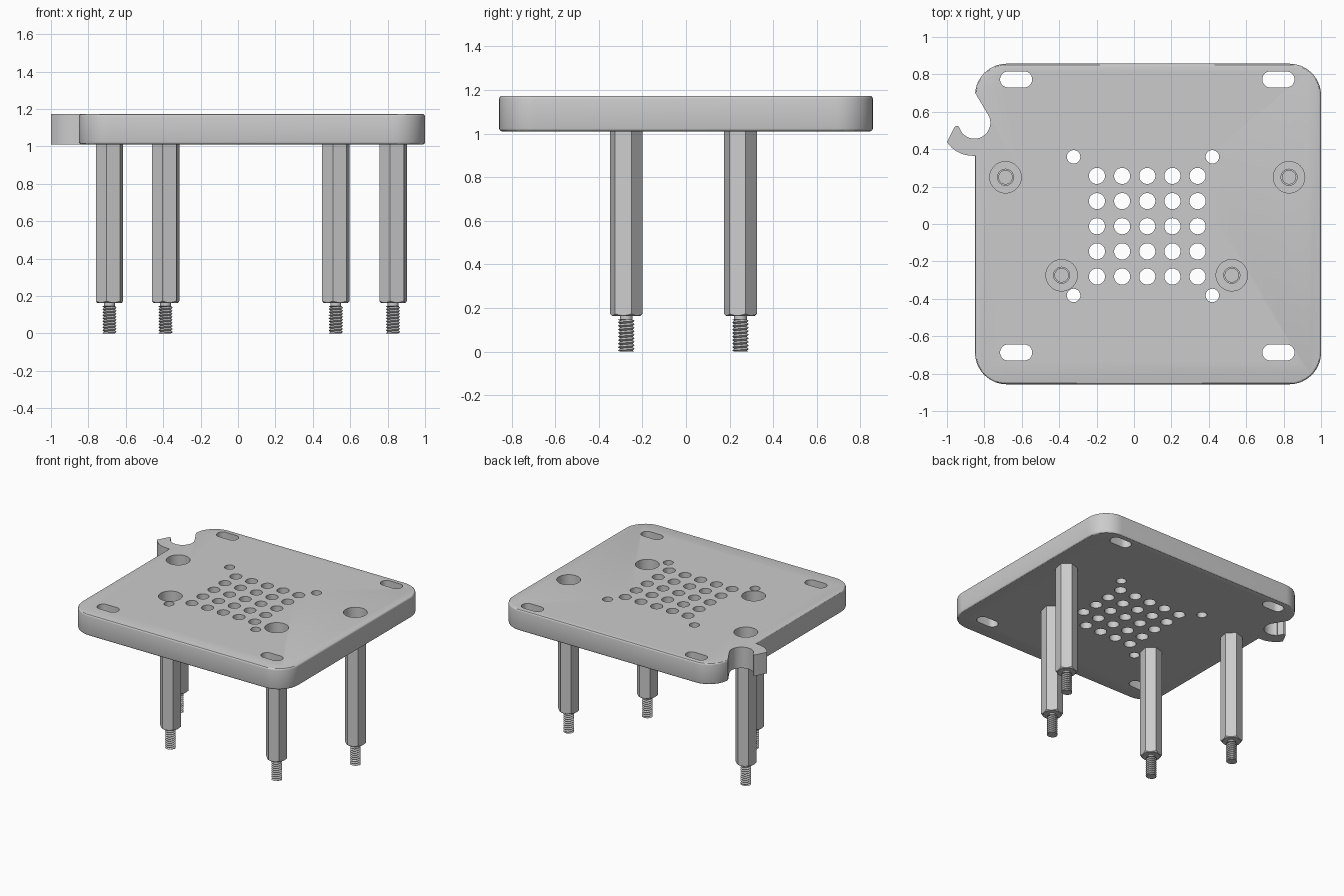
import bpy, bmesh
from math import sin, cos, pi, radians

if "Cube" in bpy.data.objects:
    bpy.data.objects.remove(bpy.data.objects["Cube"])

Z0, Z1 = 1.01, 1.173          # plate bottom and top
STANDOFFS = [(-0.687, 0.25), (0.829, 0.25), (-0.387, -0.274), (0.523, -0.274)]


def arc(cx, cy, r, a0, a1, n):
    return [(cx + r * cos(radians(a0 + (a1 - a0) * i / n)),
             cy + r * sin(radians(a0 + (a1 - a0) * i / n))) for i in range(n + 1)]


def circle(cx, cy, r, n=40):
    return arc(cx, cy, r, 0, 360, n)[:-1]


def slot(cx, cy, half, r):
    return arc(cx + half, cy, r, -90, 90, 14) + arc(cx - half, cy, r, 90, 270, 14)


def make(name, bm):
    bmesh.ops.recalc_face_normals(bm, faces=bm.faces)
    me = bpy.data.meshes.new(name)
    bm.to_mesh(me)
    bm.free()
    ob = bpy.data.objects.new(name, me)
    bpy.context.collection.objects.link(ob)
    return ob


def prisms(name, outlines, z0, z1, fillet=0):
    bm = bmesh.new()
    for pts in outlines:
        f = bm.faces.new([bm.verts.new((x, y, z0)) for x, y in pts])
        up = bmesh.ops.extrude_face_region(bm, geom=[f], use_keep_orig=True)["geom"]
        for v in up:
            if isinstance(v, bmesh.types.BMVert):
                v.co.z = z1
    if fillet:
        rim = [e for e in bm.edges if abs(e.verts[0].co.z - e.verts[1].co.z) < 1e-5]
        bmesh.ops.bevel(bm, geom=rim, offset=fillet, segments=3, profile=0.5, affect='EDGES')
    return make(name, bm)


def boolean(ob, other, op):
    m = ob.modifiers.new(op, 'BOOLEAN')
    m.operation, m.object, m.solver = op, other, 'EXACT'
    bpy.context.view_layer.objects.active = ob
    bpy.ops.object.modifier_apply(modifier=m.name)
    bpy.data.objects.remove(other)


def smooth(ob):
    bpy.ops.object.select_all(action='DESELECT')
    ob.select_set(True)
    bpy.context.view_layer.objects.active = ob
    bpy.ops.object.shade_smooth_by_angle(angle=radians(30))


# Plate: rounded rectangle with small fillets
R, XL, XR, Y = 0.17, -0.85, 1.0, 0.857
outline = (arc(XR - R, Y - R, R, 0, 90, 14) + arc(XL + R, Y - R, R, 90, 180, 14)
           + arc(XL + R, R - Y, R, 180, 270, 14) + arc(XR - R, R - Y, R, 270, 360, 14))
plate = prisms("plate", [outline], Z0, Z1, 0.013)

# Hook on the left side
hook = [(-0.78, 0.364), (-0.853, 0.364), (-0.885, 0.366), (-0.918, 0.374), (-0.95, 0.389),
        (-0.978, 0.411), (-1.0, 0.438), (-0.963, 0.512), (-0.957, 0.521), (-0.948, 0.525),
        (-0.938, 0.522), (-0.915, 0.48), (-0.853, 0.50), (-0.78, 0.50)]
boolean(plate, prisms("hook", [hook], Z0, Z1), 'UNION')

# Cable notch, slots, vent grid and small corner holes
notch = arc(-0.853, 0.541, 0.085, 34, -140, 28) + [(-0.938, 0.524), (-1.02, 0.66), (-0.92, 0.82)]
cuts = [notch]
cuts += [slot(x, y, 0.043, 0.043) for x in (-0.63, 0.772) for y in (0.773, -0.687)]
cuts += [circle(-0.198 + 0.1345 * i, 0.257 - 0.1345 * j, 0.043) for i in range(5) for j in range(5)]
cuts += [circle(x, y, 0.036) for x in (-0.323, 0.419) for y in (0.359, -0.382)]
cuts += [circle(x, y, 0.043) for x, y in STANDOFFS]
boolean(plate, prisms("hole_cutter", cuts, 0.9, 1.3), 'DIFFERENCE')

# Counterbores above each standoff
bores = [circle(x, y, 0.084, 48) for x, y in STANDOFFS]
boolean(plate, prisms("bore_cutter", bores, 1.085, 1.3), 'DIFFERENCE')
smooth(plate)


# Hex standoff with tapped top, chamfered foot and threaded stud
def standoff_mesh():
    bm = bmesh.new()
    n, r_out, turn = 24, 0.077, radians(78)
    flat = r_out * cos(pi / 6)
    ang = [2 * pi * i / n for i in range(n)]
    hexr = [flat / cos(a % (pi / 3) - pi / 6) for a in ang]

    def ring(rs, zs):
        return [bm.verts.new((r * cos(a + turn), r * sin(a + turn), z))
                for a, r, z in zip(ang, rs, zs)]

    def bridge(a, b):
        m = len(a)
        for i in range(m):
            bm.faces.new((a[i], a[(i + 1) % m], b[(i + 1) % m], b[i]))

    foot = 0.163
    rings = [ring([0.036] * n, [0.80] * n), ring([0.036] * n, [Z0] * n),
             ring(hexr, [Z0] * n),
             ring(hexr, [foot + 0.002 + 0.8 * (r - flat) for r in hexr]),
             ring([flat - 0.002] * n, [foot] * n),
             ring([0.029] * n, [foot] * n), ring([0.029] * n, [0.135] * n)]
    bm.faces.new(rings[0])
    for a, b in zip(rings, rings[1:]):
        bridge(a, b)
    bm.faces.new(rings[-1])

    # Helical thread: crest and root rows climbing around the stud
    pitch, top, rows = 0.0162, 0.146, 22
    cols = []
    for i in range(n):
        col = []
        for k in range(-2, rows):
            z = (k / 2 + i / n) * pitch
            r = 0.038 if k % 2 else 0.029
            col.append(bm.verts.new((r * cos(ang[i]), r * sin(ang[i]), min(max(z, 0), top))))
        cols.append(col)
    for i in range(n):
        a, b, s = cols[i], cols[(i + 1) % n], 2 if i == n - 1 else 0
        for k in range(len(a) - 1 - s):
            bm.faces.new((a[k], b[k + s], b[k + 1 + s], a[k + 1]))
    for z in (0, top):
        bm.faces.new([bm.verts.new((0.031 * cos(a), 0.031 * sin(a), z)) for a in ang])
    bmesh.ops.dissolve_degenerate(bm, dist=1e-6, edges=bm.edges)
    return make("standoff_1", bm)


first = standoff_mesh()
smooth(first)
for i, (x, y) in enumerate(STANDOFFS):
    ob = first if i == 0 else first.copy()
    if i:
        ob.name = f"standoff_{i + 1}"
        bpy.context.collection.objects.link(ob)
    ob.location = (x, y, 0)
